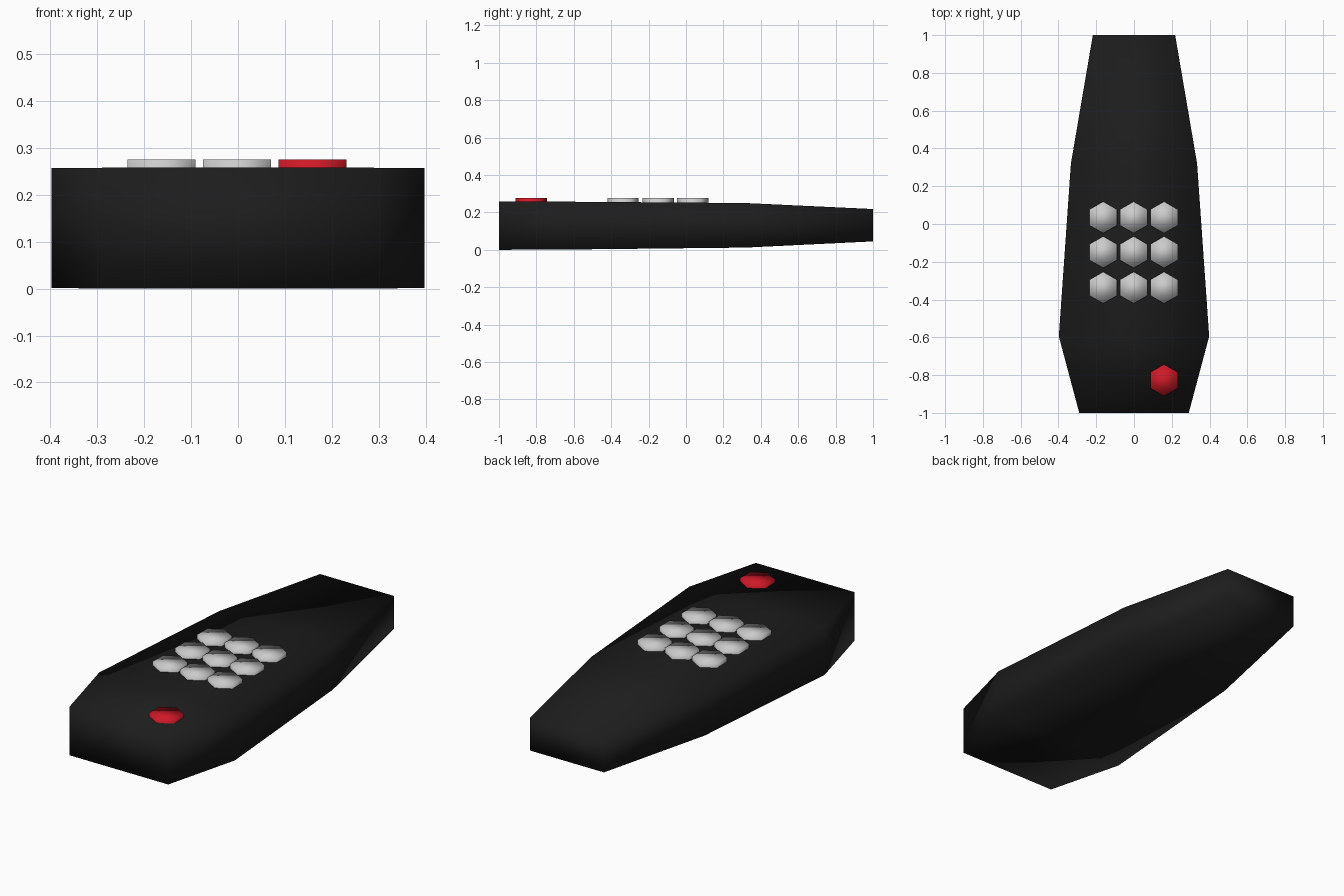
import bpy, bmesh, math

if "Cube" in bpy.data.objects:
    bpy.data.objects.remove(bpy.data.objects["Cube"])


def material(name, color):
    mat = bpy.data.materials.new(name)
    mat.diffuse_color = color
    mat.use_nodes = True
    mat.node_tree.nodes["Principled BSDF"].inputs["Base Color"].default_value = mat.diffuse_color
    return mat


def finish(name, bm, mat=None):
    bmesh.ops.recalc_face_normals(bm, faces=bm.faces)
    mesh = bpy.data.meshes.new(name)
    bm.to_mesh(mesh)
    bm.free()
    for p in mesh.polygons:
        p.use_smooth = True
    if mat:
        mesh.materials.append(mat)
    obj = bpy.data.objects.new(name, mesh)
    bpy.context.collection.objects.link(obj)
    return obj


black = material("black_plastic", (0.012, 0.012, 0.012, 1))
red = material("red_plastic", (0.62, 0.01, 0.02, 1))

# Body: four box sections along y (y, half width, bottom, top)
sections = [(-1.0, 0.29, 0.0, 0.258), (-0.595, 0.398, 0.002, 0.257),
            (0.32, 0.334, 0.012, 0.25), (1.0, 0.218, 0.045, 0.218)]
bm = bmesh.new()
rings = [[bm.verts.new((x, y, z)) for x, z in ((-w, b), (w, b), (w, t), (-w, t))]
         for y, w, b, t in sections]
for a, c in zip(rings, rings[1:]):
    for i in range(4):
        j = (i + 1) % 4
        bm.faces.new((a[i], a[j], c[j], c[i]))
bm.faces.new(rings[0])
bm.faces.new(rings[-1])
finish("remote_body", bm, black)


# Buttons: hexagonal prisms with a corner pointing along y
def button(name, x, y, mat=None):
    bottom, top, radius = 0.22, 0.276, 0.084
    bm = bmesh.new()
    bmesh.ops.create_cone(bm, cap_ends=True, segments=6, radius1=radius,
                          radius2=radius, depth=top - bottom)
    start = max(bm.verts, key=lambda v: v.co.y).co
    if abs(start.x) > 0.001:
        for v in bm.verts:
            v.co.x, v.co.y = -v.co.y, v.co.x
    obj = finish(name, bm, mat)
    obj.location = (x, y, (top + bottom) / 2)


columns = (-0.163, -0.002, 0.159)
for r, y in enumerate((0.035, -0.149, -0.337)):
    for c, x in enumerate(columns):
        button(f"key_button_{r + 1}_{c + 1}", x, y)
button("power_button", columns[2], -0.827, red)
